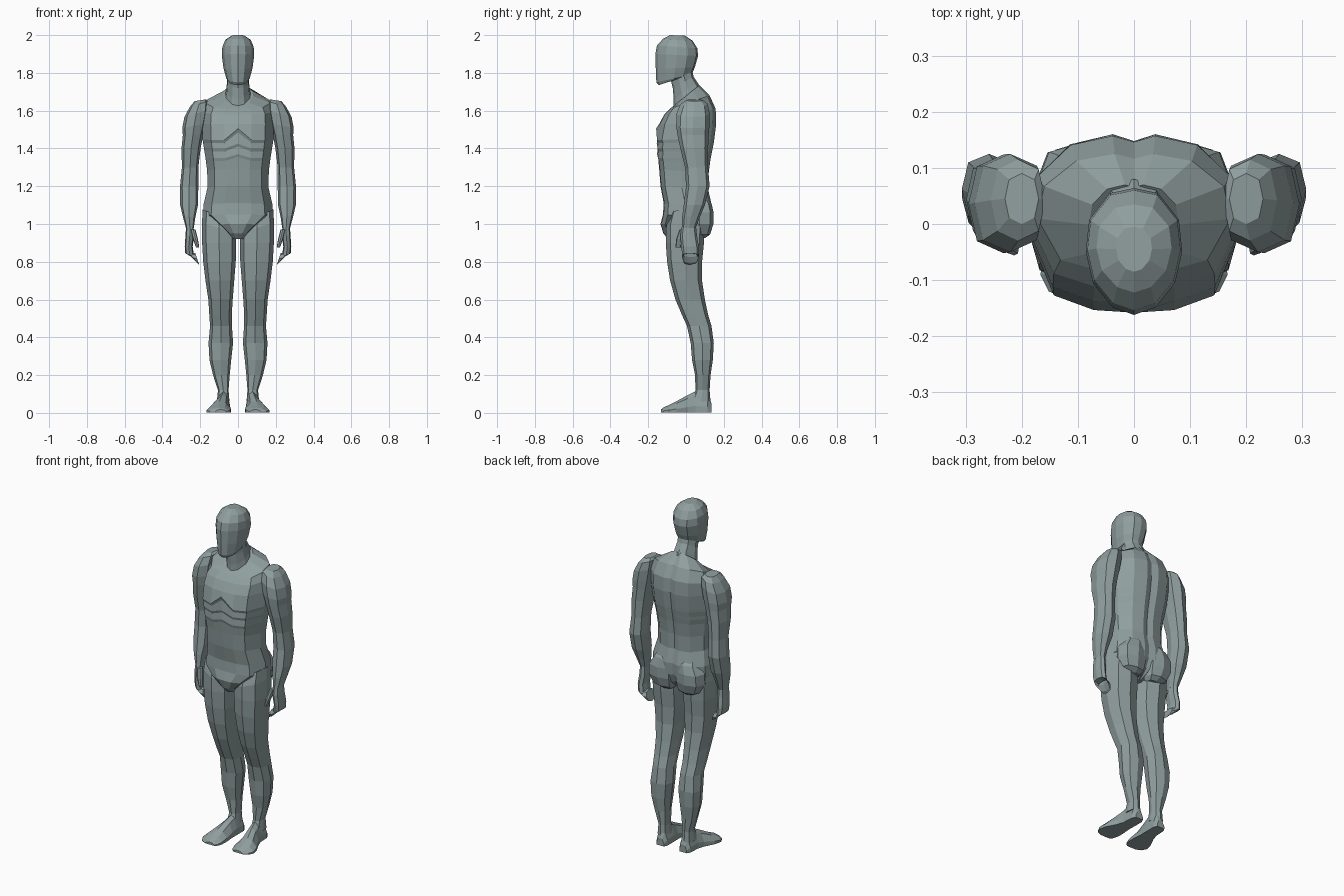
import bpy, bmesh, math

# one dark grey-green skin
skin = bpy.data.materials.new("grey_green")
skin.diffuse_color = (.28, .345, .345, 1)


def build(name, rings, mirror=False):
    """Skin a list of closed rings, cap both ends, optionally mirror over x."""
    bm = bmesh.new()
    loops = [[bm.verts.new(p) for p in ring] for ring in rings]
    n = len(loops[0])
    for a, b in zip(loops, loops[1:]):
        for i in range(n):
            j = (i + 1) % n
            bm.faces.new((a[i], a[j], b[j], b[i]))
    bm.faces.new(loops[0][::-1])
    bm.faces.new(loops[-1])
    bmesh.ops.recalc_face_normals(bm, faces=bm.faces)
    me = bpy.data.meshes.new(name)
    bm.to_mesh(me)
    bm.free()
    me.materials.append(skin)
    ob = bpy.data.objects.new(name, me)
    bpy.context.collection.objects.link(ob)
    if mirror:
        mod = ob.modifiers.new("Mirror", "MIRROR")
        mod.use_mirror_merge = False
    return ob


def body_ring(half, zf, zb, hw, yf, yb, lift=0):
    """Symmetric ring from a unit half-section; front and back may differ in z."""
    pts = []
    for k, (u, v) in enumerate(half):
        t = (v + 1) / 2
        pts.append((u * hw, yf + (yb - yf) * t, zf + (zb - zf) * t + (lift if k == 0 else 0)))
    return pts + [(-x, y, z) for x, y, z in pts[-2:0:-1]]


def limb_ring(z, x0, x1, y0, y1, tilt_x=0, tilt_y=0, n=8):
    """Slightly squared oval filling the given x and y limits."""
    cx, cy, rx, ry = (x0 + x1) / 2, (y0 + y1) / 2, (x1 - x0) / 2, (y1 - y0) / 2
    sq = lambda c: math.copysign(abs(c) ** 0.8, c) if abs(c) > 1e-6 else 0
    pts = []
    for i in range(n):
        a = 2 * math.pi * i / n
        dx, dy = rx * sq(math.cos(a)), ry * sq(math.sin(a))
        pts.append((cx + dx, cy + dy, z + tilt_x * dx + tilt_y * dy))
    return pts


def limb(name, table):
    return build(name, [limb_ring(*r) for r in table], mirror=True)


# torso with chest step, belly creases and spine groove
torso_half = [(0, -1), (.38, -.97), (.76, -.8), (1, -.1), (.93, .45),
              (.6, .88), (.2, 1), (0, .92)]
torso = [
    (.92, .93, .035, -.095, .05), (.95, .95, .06, -.12, .08),
    (1.00, .98, .12, -.135, .11), (1.05, 1.03, .187, -.122, .132),
    (1.11, 1.10, .182, -.118, .136), (1.20, 1.18, .162, -.135, .118),
    (1.29, 1.27, .163, -.142, .12), (1.335, 1.33, .17, -.148, .128, .02),
    (1.35, 1.35, .172, -.153, .131, .02), (1.385, 1.38, .178, -.149, .137, .025),
    (1.40, 1.40, .18, -.155, .141, .025), (1.43, 1.43, .185, -.151, .147, .055),
    (1.445, 1.45, .188, -.158, .150, .06), (1.53, 1.53, .19, -.142, .16),
    (1.58, 1.61, .188, -.115, .157), (1.61, 1.68, .172, -.085, .125),
    (1.63, 1.735, .08, -.06, .07)]
build("torso", [body_ring(torso_half, *r) for r in torso])

# neck leaning forward
neck_half = [(0, -1), (.5, -.85), (.95, -.3), (1, .2), (.6, .85), (0, 1)]
neck = [(1.60, 1.72, .07, -.065, .08), (1.66, 1.75, .062, -.065, .06),
        (1.72, 1.78, .058, -.07, .04), (1.80, 1.83, .057, -.09, .03)]
build("neck", [body_ring(neck_half, *r) for r in neck])

# head with a wedge-shaped face
head_half = [(0, -1), (.45, -.88), (.85, -.5), (1, 0), (.93, .5), (.5, .92), (0, 1)]
head = [(1.735, 1.775, .05, -.145, -.02), (1.75, 1.79, .062, -.157, .03),
        (1.82, 1.83, .077, -.16, .047), (1.90, 1.89, .086, -.162, .064),
        (1.945, 1.93, .083, -.154, .060), (1.98, 1.97, .067, -.122, .035),
        (2.0, 1.997, .032, -.085, -.005)]
build("head", [body_ring(head_half, *r) for r in head])

# arms: sloping rounded shoulder cap down to the wrist
limb("arm", [
    (1.655, .170, .230, .0, .09, -.15), (1.635, .158, .255, -.03, .115, -.3),
    (1.585, .158, .284, -.050, .125, -.3), (1.52, .170, .295, -.052, .124, -.2),
    (1.47, .185, .292, -.045, .12), (1.40, .198, .299, -.03, .117),
    (1.30, .210, .297, -.005, .117), (1.20, .210, .307, .0, .125),
    (1.10, .212, .306, -.012, .10), (1.04, .225, .292, -.02, .075),
    (.98, .234, .276, -.022, .052)])

# hand with fingers curled inward
limb("hand", [
    (1.0, .236, .274, -.02, .052), (.94, .232, .278, -.03, .058),
    (.88, .240, .282, -.025, .068), (.835, .232, .279, -.02, .07, .4),
    (.82, .216, .258, -.02, .068, 1.3), (.815, .205, .226, -.018, .062, 3)])
limb("thumb", [
    (.97, .225, .25, -.035, .005), (.92, .212, .238, -.052, -.015),
    (.875, .205, .222, -.056, -.028)])

# legs from hip to ankle
limb("leg", [
    (1.04, .02, .188, -.085, .085, .45), (.98, .012, .190, -.106, .10, .3),
    (.90, .010, .190, -.107, .095), (.80, .012, .184, -.10, .085),
    (.70, .02, .172, -.084, .085), (.60, .028, .157, -.056, .10),
    (.52, .033, .152, -.022, .117), (.46, .032, .148, .005, .135),
    (.37, .026, .156, .025, .147), (.28, .036, .151, .032, .142),
    (.20, .044, .132, .048, .130), (.12, .05, .106, .05, .125),
    (.06, .045, .112, .03, .13)])

# buttocks, each a short stack of rings that sinks into the lower back
limb("buttock", [
    (.925, .03, .11, .03, .10), (.945, .012, .15, .01, .128),
    (1.0, .004, .175, .0, .145), (1.06, .004, .172, .0, .146),
    (1.11, .01, .14, .0, .135), (1.15, .03, .12, .0, .10)])


# feet splayed outward, flat sole
def foot_ring(y, cx, hw, top):
    half = [(-1, .0), (-1, .35), (-.55, .85), (0, 1), (.55, .8), (1, .3), (1, .0)]
    return [(cx + u * hw, y, .003 + v * (top - .003)) for u, v in half]


foot = [(.135, .075, .024, .05), (.115, .076, .034, .10), (.05, .078, .036, .115),
        (.01, .085, .042, .095), (-.05, .098, .060, .062), (-.09, .103, .064, .042),
        (-.12, .100, .052, .028), (-.133, .092, .03, .018)]
build("foot", [foot_ring(*r) for r in foot], mirror=True)
